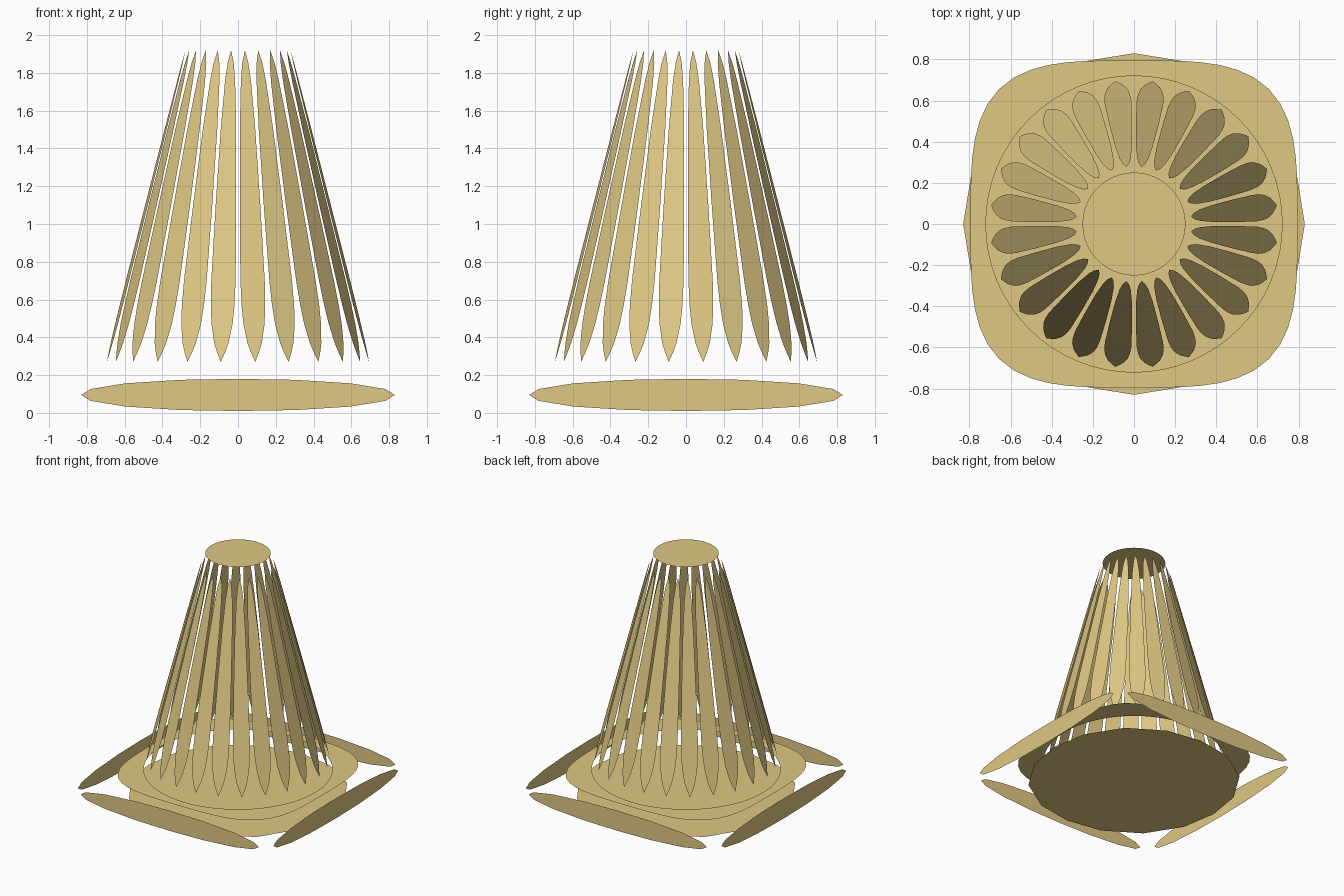
import bpy
import math
from math import cos, sin, pi
from mathutils import Matrix, Vector

cube = bpy.data.objects.get("Cube")
if cube:
    bpy.data.objects.remove(cube, do_unlink=True)

# Warm straw colour
straw = bpy.data.materials.new("straw")
straw.use_nodes = True
colour = (0.74, 0.58, 0.23, 1.0)
straw.diffuse_color = colour
straw.node_tree.nodes["Principled BSDF"].inputs["Base Color"].default_value = colour


def add_mesh(name, verts, faces):
    mesh = bpy.data.meshes.new(name)
    mesh.from_pydata(verts, [], faces)
    mesh.materials.append(straw)
    mesh.update()
    obj = bpy.data.objects.new(name, mesh)
    bpy.context.collection.objects.link(obj)
    return obj


def sheet(name, outline, matrix):
    """Flat single-sided sheet from a 2D outline placed by a matrix."""
    verts = [matrix @ Vector((u, v, 0)) for u, v in outline]
    return add_mesh(name, verts, [list(range(len(verts)))])


def frame(right, up, origin):
    """Matrix whose local x, y follow right, up and whose z is their normal."""
    right, up = Vector(right), Vector(up)
    m = Matrix((right, up, right.cross(up))).transposed().to_4x4()
    m.translation = origin
    return m


def circle(radius, count=64):
    return [(radius * cos(2 * pi * i / count), radius * sin(2 * pi * i / count))
            for i in range(count)]


def rounded(width, height):
    """Sixteen-sided oval with slightly pointed ends."""
    quarter = [(1, 0), (0.94, 0.37), (0.72, 0.72), (0.37, 0.94)]
    points = []
    for _ in range(4):
        points += quarter
        quarter = [(-v, u) for u, v in quarter]
    return [(u * width, v * height) for u, v in points]


# Base plate and top cap
sheet("base_plate", rounded(0.83, 0.83), Matrix.Rotation(pi, 4, 'X'))
sheet("top_cap", circle(0.25), Matrix.Translation((0, 0, 2)))

# Squarish rim with a round opening
COUNT, RIM_Z, POWER = 64, 0.18, 3.6
inner = [(x, y, RIM_Z) for x, y in circle(0.72, COUNT)]
outer = []
for x, y in circle(1, COUNT):
    r = 0.795 / (abs(x) ** POWER + abs(y) ** POWER) ** (1 / POWER)
    outer.append((r * x, r * y, RIM_Z))
add_mesh("rim", inner + outer,
         [(i, COUNT + i, COUNT + (i + 1) % COUNT, (i + 1) % COUNT)
          for i in range(COUNT)])

# Four upright side panels
for i, side in enumerate(("front", "left", "back", "right")):
    a = -pi / 2 + i * pi / 2
    sheet(side + "_panel", rounded(0.83, 0.085),
          frame((-sin(a), cos(a), 0), (0, 0, 1),
                (0.91 * cos(a), 0.91 * sin(a), 0.095)))

# Ring of leaning slats: (fraction of length, half width)
slat_half = [(0.03, 0.021), (0.06, 0.038), (0.12, 0.056), (0.18, 0.063),
             (0.26, 0.065), (0.5, 0.055), (0.75, 0.041), (0.9, 0.027),
             (0.96, 0.016)]
lean_r, lean_z = -0.42, 1.65
length = math.hypot(lean_r, lean_z)
slat = ([(0, 0)] + [(w, t * length) for t, w in slat_half] + [(0, length)]
        + [(-w, t * length) for t, w in reversed(slat_half)])
SLATS = 24
for i in range(SLATS):
    a = 2 * pi * (i + 0.5) / SLATS
    up = Vector((lean_r * cos(a), lean_r * sin(a), lean_z)) / length
    sheet(f"slat_{i + 1}", slat,
          frame((-sin(a), cos(a), 0), up, (0.70 * cos(a), 0.70 * sin(a), 0.27)))
